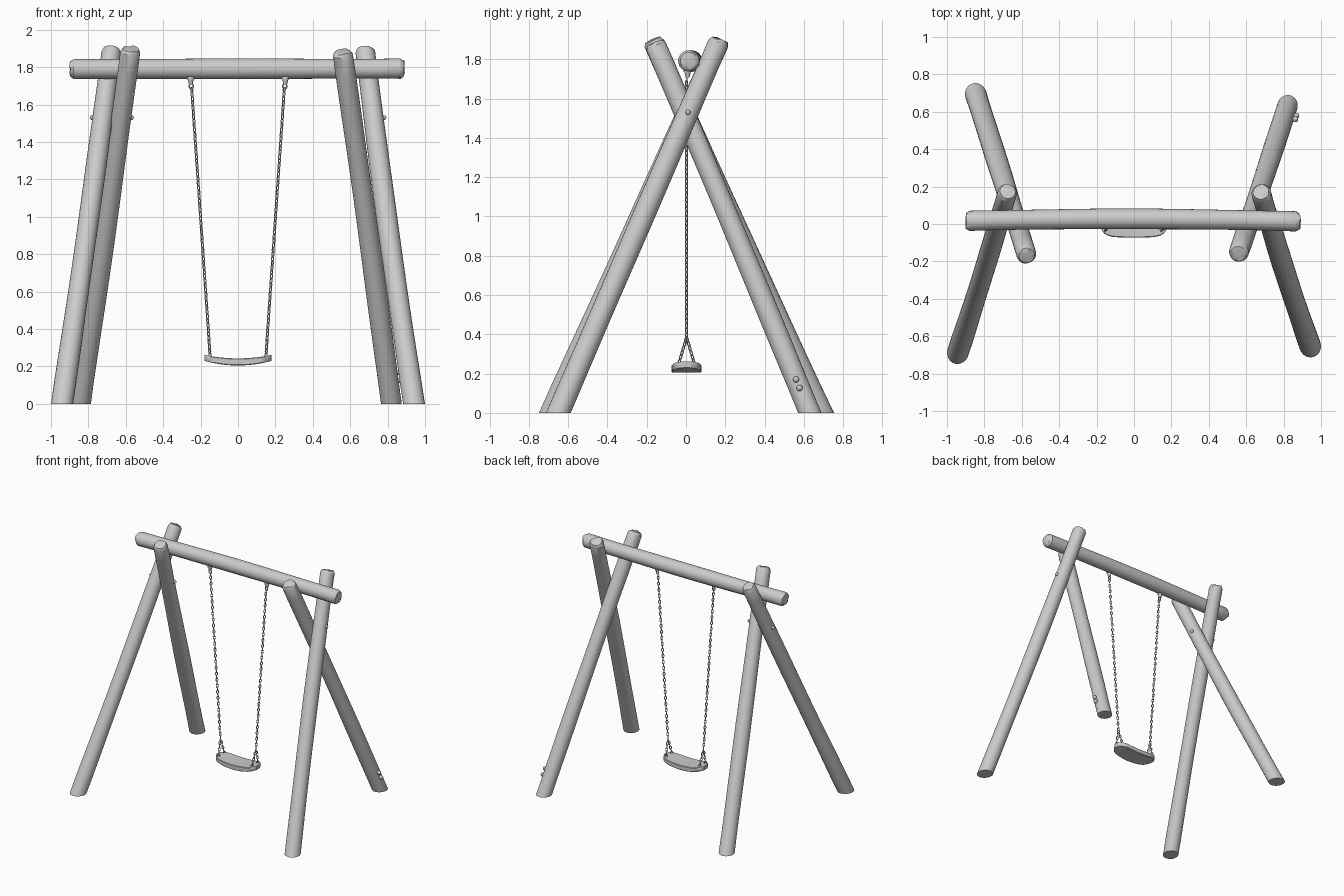
import bpy, bmesh, math, random
from math import sin, cos, pi, tau
from mathutils import Vector, Matrix

if "Cube" in bpy.data.objects:
    bpy.data.objects.remove(bpy.data.objects["Cube"])

random.seed(4)
V = Vector


def finish(bm, name, angle=35):
    bmesh.ops.recalc_face_normals(bm, faces=bm.faces)
    me = bpy.data.meshes.new(name)
    bm.to_mesh(me)
    bm.free()
    for p in me.polygons:
        p.use_smooth = True
    me.set_sharp_from_angle(angle=math.radians(angle))
    ob = bpy.data.objects.new(name, me)
    bpy.context.collection.objects.link(ob)
    return ob


def skin(bm, rings, closed=False):
    n = len(rings[0])
    pairs = list(zip(rings, rings[1:]))
    if closed:
        pairs.append((rings[-1], rings[0]))
    for a, b in pairs:
        for i in range(n):
            bm.faces.new((a[i], a[(i + 1) % n], b[(i + 1) % n], b[i]))


def log(name, start, end, r0, r1, bow=(0, 0, 0), foot=True, sides=24, steps=16):
    """Slightly bowed round log with rough-hewn ends; a foot is cut level at z = 0."""
    a, b, bow = V(start), V(end), V(bow)
    ax = (b - a).normalized()
    u = ax.orthogonal().normalized()
    w = ax.cross(u)
    ph = random.random() * tau
    bm = bmesh.new()

    def ring(c, r, cut=False, chip=0.0):
        out = []
        offs = [random.uniform(-1, 1) * chip for _ in range(sides // 3)]
        for i in range(sides):
            t = tau * i / sides
            p = c + (u * cos(t) + w * sin(t)) * r
            p += ax * offs[i // 3]
            if cut:
                p -= ax * (p.z / ax.z)
            out.append(bm.verts.new(p))
        return out

    def tip(c, r, s):
        # hewn chamfer: three rings with chipped facets
        return [ring(c - ax * s * 0.022, r, chip=0.005),
                ring(c - ax * s * 0.004, r * 0.8, chip=0.005),
                ring(c, r * 0.45, chip=0.002)]

    rings = [ring(a, r0, cut=True)] if foot else tip(a, r0, -1)[::-1]
    for k in range(1, steps):
        t = k / steps
        c = a.lerp(b, t) + bow * sin(pi * t)
        r = (r0 + (r1 - r0) * t) * (1 + 0.025 * sin(9 * t + ph))
        rings.append(ring(c, r))
    rings += tip(b, r1, 1)
    skin(bm, rings)
    bm.faces.new(rings[0])
    bm.faces.new(rings[-1])
    return finish(bm, name, 30)


# Frame: four crossing legs and the top beam
log("front_left_leg", (-.941, -.685, 0), (-.675, .175, 1.9), .058, .052, (.005, 0, 0))
log("back_left_leg", (-.845, .69, 0), (-.573, -.17, 1.9), .058, .053, (.004, -.008, 0))
log("front_right_leg", (.941, -.65, 0), (.678, .172, 1.9), .058, .053, (-.008, 0, 0))
log("back_right_leg", (.82, .63, 0), (.558, -.16, 1.885), .055, .053, (.003, .004, 0))
log("top_beam", (-.9, .017, 1.79), (.89, .014, 1.792), .054, .054, (0, .012, 0), foot=False)


# Bolt heads at the leg crossings and low on one leg
def bolts(name, spots, r=0.013):
    bm = bmesh.new()
    for s in spots:
        bmesh.ops.create_uvsphere(bm, u_segments=12, v_segments=8, radius=r,
                                  matrix=Matrix.Translation(s))
    return finish(bm, name)


bolts("crossing_bolts", [(sx * x, 0.01, 1.53) for sx in (-1, 1) for x in (.78, .57)])
bolts("foot_bolts", [(.862, .56, .17), (.868, .578, .127)], .016)


# Chain links: ovals rolled by a quarter turn along each run
def add_link(bm, pos, d, roll, a=.015, b=.0075, wire=.003):
    d = d.normalized()
    s = V((0, 1, 0)).cross(d).normalized()
    s = Matrix.Rotation(roll, 3, d) @ s
    nrm = d.cross(s)
    rings = []
    for i in range(14):
        t = tau * i / 14
        c = pos + d * a * cos(t) + s * b * sin(t)
        out = (d * cos(t) / a + s * sin(t) / b).normalized()
        rings.append([bm.verts.new(c + (out * cos(q) + nrm * sin(q)) * wire)
                      for q in (tau * j / 6 for j in range(6))])
    skin(bm, rings, closed=True)


def add_run(bm, p, q):
    p, q = V(p), V(q)
    n = max(2, round((q - p).length / .024))
    for k in range(n):
        add_link(bm, p.lerp(q, (k + .5) / n), q - p, (k % 2) * pi / 2 + pi / 4)


for side, sx in (("left", -1), ("right", 1)):
    bm = bmesh.new()
    add_run(bm, (sx * .248, .003, 1.69), (sx * .158, .003, .385))
    for y in (-.037, .043):
        add_run(bm, (sx * .158, .003, .385), (sx * .149, y, .25))
    finish(bm, side + "_chain", 60)

    # Tapered hanger with an eye under the beam
    bm = bmesh.new()
    bmesh.ops.create_cone(bm, cap_ends=True, segments=16, radius1=.010, radius2=.018, depth=.035,
                          matrix=Matrix.Translation((sx * .253, .008, 1.725)))
    bmesh.ops.create_cone(bm, cap_ends=True, segments=16, radius1=.02, radius2=.02, depth=.014,
                          matrix=Matrix.Translation((sx * .253, .008, 1.742)))
    add_link(bm, V((sx * .25, .005, 1.698)), V((0, 0, 1)), 0, .015, .011, .004)
    finish(bm, side + "_hanger")

# Seat: rounded plank sagging in the middle
bm = bmesh.new()
N = 24


def seat_half_width(x):
    return (.076 - .008 * (x / .18) ** 2) * max(0, 1 - (abs(x) / .18) ** 7) ** .5


def seat_ring(x):
    h = max(seat_half_width(x), .022)
    zt, zb = .243 + .019 * (x / .18) ** 2, .205 + .025 * (x / .18) ** 2
    c = .004
    prof = [(-h, zb + c), (-h + c, zb), (h - c, zb), (h, zb + c),
            (h, zt - c), (h - c, zt), (-h + c, zt), (-h, zt - c)]
    return [bm.verts.new((x, y + .003, z)) for y, z in prof]


rings = [seat_ring(.18 * sin(pi / 2 * (2 * i / N - 1))) for i in range(N + 1)]
skin(bm, rings)
bm.faces.new(rings[0])
bm.faces.new(rings[-1])
finish(bm, "seat", 40)
